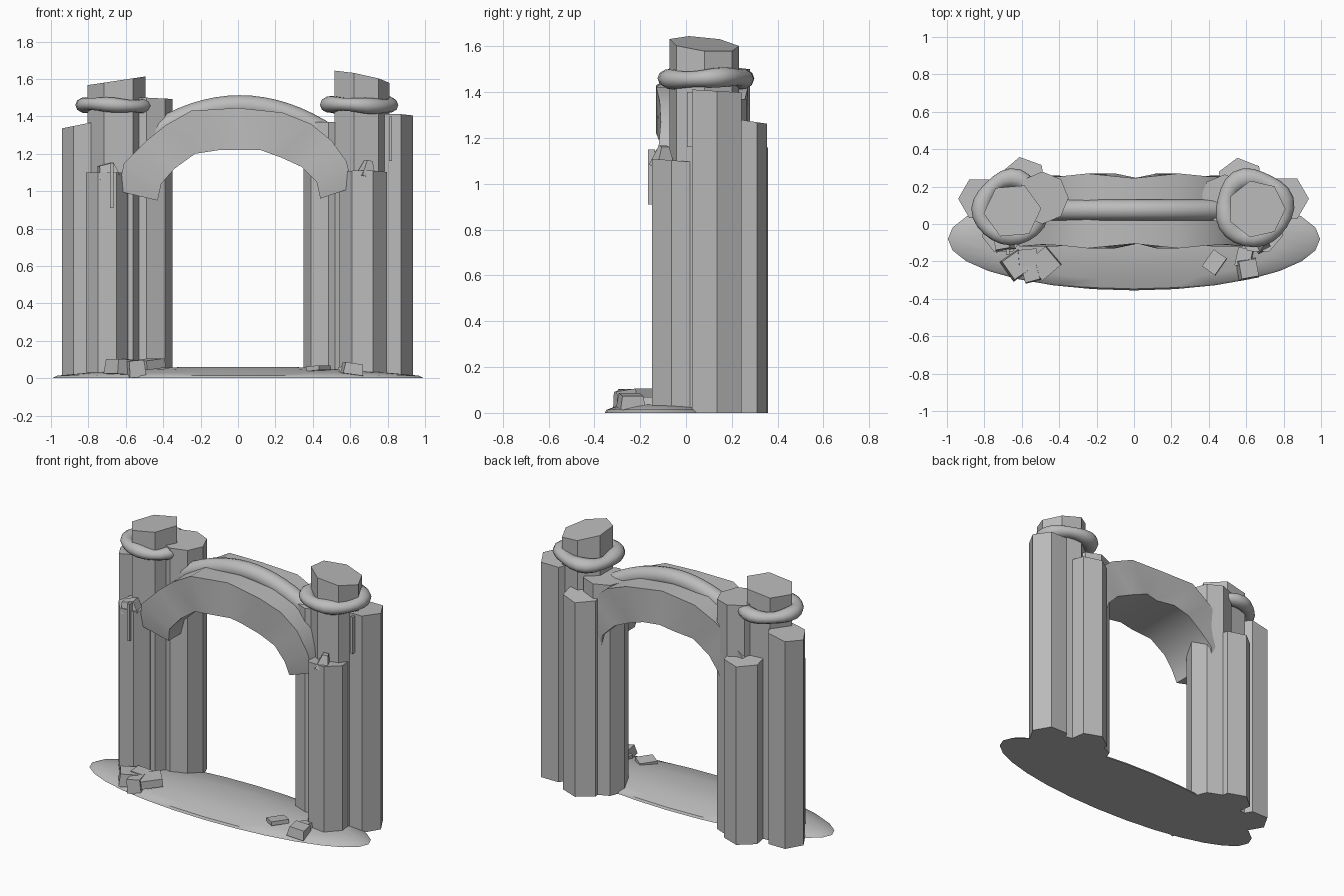
import bpy, bmesh, math
from mathutils import Matrix

cube = bpy.data.objects.get("Cube")
if cube:
    bpy.data.objects.remove(cube, do_unlink=True)

stone = bpy.data.materials.new("grey_stone")
stone.use_nodes = True
GREY = (0.5, 0.5, 0.5, 1)
stone.diffuse_color = GREY
stone.node_tree.nodes["Principled BSDF"].inputs["Base Color"].default_value = GREY


def finish(bm, name, smooth=0):
    """Turn a bmesh into a stone object, smooth below the given angle."""
    bmesh.ops.recalc_face_normals(bm, faces=bm.faces)
    mesh = bpy.data.meshes.new(name)
    bm.to_mesh(mesh)
    bm.free()
    mesh.materials.append(stone)
    obj = bpy.data.objects.new(name, mesh)
    bpy.context.collection.objects.link(obj)
    if smooth:
        bpy.ops.object.select_all(action='DESELECT')
        obj.select_set(True)
        bpy.context.view_layer.objects.active = obj
        bpy.ops.object.shade_smooth_by_angle(angle=math.radians(smooth))
    return obj


def pillar(name, x, y, rx, ry, top, sides=6, turn=0, slant=(0, 0)):
    """Faceted prism from the ground with a broken, sloping top."""
    bm = bmesh.new()
    rings = [], []
    for i in range(sides):
        a = math.radians(turn) + math.tau * i / sides
        dx, dy = rx * math.cos(a), ry * math.sin(a)
        z = top + slant[0] * dx + slant[1] * dy
        rings[0].append(bm.verts.new((x + dx, y + dy, 0)))
        rings[1].append(bm.verts.new((x + dx, y + dy, z)))
    for i in range(sides):
        j = (i + 1) % sides
        bm.faces.new((rings[0][i], rings[0][j], rings[1][j], rings[1][i]))
    bm.faces.new(rings[0])
    bm.faces.new(rings[1])
    return finish(bm, name)


def sweep(name, sections, closed=False, smooth=40):
    """Skin a list of equal cross-sections."""
    bm = bmesh.new()
    rows = [[bm.verts.new(p) for p in s] for s in sections]
    n = len(rows[0])
    for k in range(len(rows) - (not closed)):
        a, b = rows[k], rows[(k + 1) % len(rows)]
        for i in range(n):
            j = (i + 1) % n
            bm.faces.new((a[i], a[j], b[j], b[i]))
    if not closed:
        bm.faces.new(rows[0])
        bm.faces.new(rows[-1])
    return finish(bm, name, smooth)


def rock(name, loc, size, turn=0, tilt=0, taper=1):
    """Chipped block, optionally narrowed at the top."""
    bm = bmesh.new()
    bmesh.ops.create_cube(bm, size=1)
    for v in bm.verts:
        if v.co.z > 0:
            v.co.x *= taper
            v.co.y *= taper
    m = (Matrix.Translation(loc) @ Matrix.Rotation(math.radians(turn), 4, 'Z')
         @ Matrix.Rotation(math.radians(tilt), 4, 'Y') @ Matrix.Diagonal((*size, 1)))
    bm.transform(m)
    return finish(bm, name)


def ring(name, x, y, z, major, minor, phase):
    """Lumpy collar around a pillar."""
    sections = []
    for k in range(24):
        a = math.tau * k / 24
        wob = 1 + 0.05 * math.cos(3 * a + phase)
        r = minor * (1 + 0.12 * math.sin(4 * a + phase))
        s = []
        for i in range(10):
            b = math.tau * i / 10
            d = major * wob + r * 1.1 * math.cos(b)
            s.append((x + d * math.cos(a), y + d * math.sin(a),
                      z + r * 0.9 * math.sin(b) + 0.006 * math.sin(2 * a)))
        sections.append(s)
    return sweep(name, sections, True, 80)


# Pillar clusters: the right cluster is on -x, the left on +x
pillar("left_main_pillar", 0.655, 0.08, 0.155, 0.155, 1.61, 7, 0, (-0.2, -0.1))
pillar("left_outer_pillar", 0.81, 0.135, 0.125, 0.125, 1.405, 6, 0, (0, -0.06))
pillar("left_back_pillar", 0.57, 0.235, 0.125, 0.12, 1.28, 6, 38, (0, -0.15))
pillar("left_front_pillar", 0.67, -0.03, 0.13, 0.13, 1.1, 7, -15, (0, -0.08))
pillar("left_inner_pillar", 0.485, 0.13, 0.135, 0.135, 1.37, 8, 0)
pillar("right_main_pillar", -0.65, 0.07, 0.155, 0.15, 1.59, 6, 5, (0.15, 0))
pillar("right_outer_pillar", -0.82, 0.135, 0.12, 0.12, 1.36, 6, 0, (0.2, 0))
pillar("right_back_pillar", -0.59, 0.235, 0.125, 0.125, 1.17, 6, 40, (0, -0.1))
pillar("right_front_pillar", -0.7, -0.04, 0.115, 0.12, 1.1, 7, -12)
pillar("right_inner_pillar", -0.49, 0.14, 0.14, 0.14, 1.5, 8, 0, (-0.05, 0))

# Collars
ring("left_collar", 0.64, 0.085, 1.46, 0.16, 0.045, 0)
ring("right_collar", -0.66, 0.085, 1.46, 0.155, 0.042, 2)

# Arch: outer and inner edge points in x, z with depth on both sides
outer = [(-0.64, 1.0), (-0.61, 1.15), (-0.49, 1.27), (-0.39, 1.35), (-0.25, 1.43),
         (0, 1.445), (0.24, 1.42), (0.39, 1.36), (0.5, 1.27), (0.58, 1.16), (0.615, 1.02)]
inner = [(-0.43, 0.95), (-0.41, 1.04), (-0.34, 1.12), (-0.23, 1.2), (-0.1, 1.22),
         (0.02, 1.22), (0.12, 1.22), (0.23, 1.18), (0.34, 1.13), (0.42, 1.05), (0.44, 0.96)]
half_depth = [0.17, 0.19, 0.18, 0.185, 0.2, 0.175, 0.2, 0.185, 0.18, 0.19, 0.17]
sweep("arch", [[(ox, 0.07 - d, oz), (ox, 0.07 + d, oz), (ix, 0.07 + d, iz), (ix, 0.07 - d, iz)]
               for (ox, oz), (ix, iz), d in zip(outer, inner, half_depth)], smooth=30)

# Round moulding along the crown of the arch
sections = []
for k in range(17):
    t = -1 + k / 8
    x, z = 0.01 + 0.49 * t, 1.457 - 0.165 * t * t
    slope = math.atan(-0.33 * t / 0.49)
    sections.append([(x - 0.056 * math.sin(slope) * math.sin(b), 0.075 + 0.056 * math.cos(b),
                      z + 0.056 * math.cos(slope) * math.sin(b))
                     for b in (math.tau * i / 12 for i in range(12))])
sweep("crown_moulding", sections, smooth=60)

# Low mound under the gate
rings = []
for scale, z in ((1, 0), (0.97, 0.014), (0.8, 0.03), (0.55, 0.048), (0.3, 0.06)):
    rings.append([(0.995 * scale * math.cos(a), -0.08 + 0.275 * scale * math.sin(a), z)
                  for a in (math.tau * i / 28 for i in range(28))])
sweep("ground_mound", rings, smooth=40)

# Fallen rubble
rock("rubble_a", (-0.63, -0.22, 0.06), (0.12, 0.13, 0.08), 35, 4, 0.9)
rock("rubble_b", (-0.55, -0.26, 0.05), (0.09, 0.1, 0.09), 15, -5, 0.9)
rock("rubble_c", (-0.48, -0.21, 0.075), (0.13, 0.13, 0.05), 40, -6)
rock("rubble_d", (-0.57, -0.18, 0.065), (0.1, 0.09, 0.07), 5, 6)
rock("rubble_e", (0.43, -0.205, 0.053), (0.085, 0.11, 0.025), -35, -5)
rock("rubble_f", (0.61, -0.24, 0.05), (0.11, 0.11, 0.06), 10, 8, 0.85)
rock("rubble_g", (0.59, -0.18, 0.04), (0.08, 0.1, 0.05), -12, -8)

# Broken chips left on the pillars
rock("left_front_chip", (0.69, -0.1, 1.12), (0.08, 0.09, 0.09), 25, 12, 0.4)
rock("right_front_chip", (-0.7, -0.1, 1.11), (0.11, 0.09, 0.07), 10, -14, 0.7)
rock("right_front_sliver", (-0.675, -0.15, 1.03), (0.018, 0.03, 0.24))
rock("left_outer_sliver", (0.815, 0.02, 1.28), (0.015, 0.03, 0.24))
